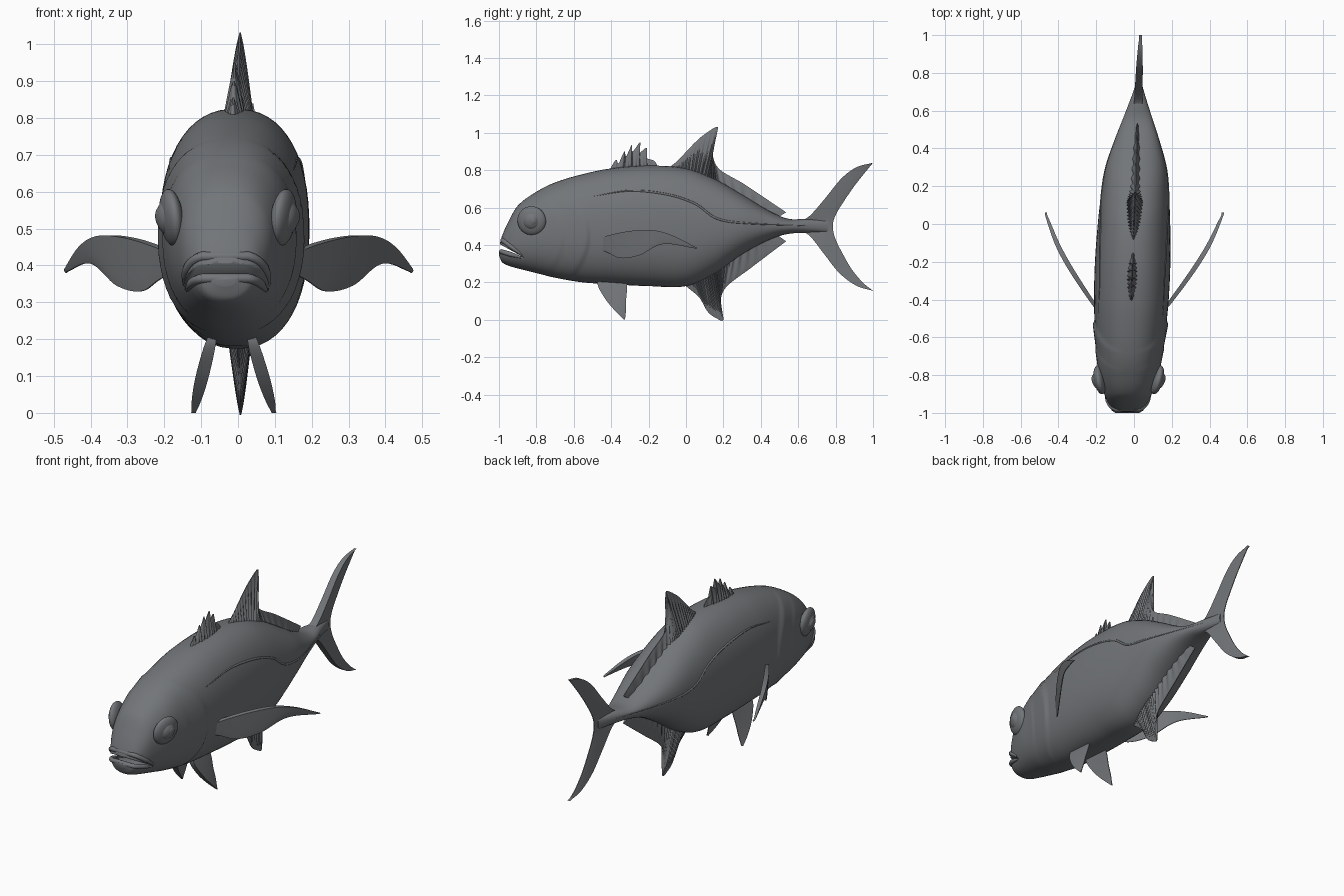
import bpy, bmesh, math
from mathutils import Matrix, Vector

if "Cube" in bpy.data.objects:
    bpy.data.objects.remove(bpy.data.objects["Cube"])

grey = bpy.data.materials.new("slate_grey")
grey.diffuse_color = (0.17, 0.18, 0.19, 1)
grey.use_nodes = True
grey.node_tree.nodes["Principled BSDF"].inputs["Base Color"].default_value = grey.diffuse_color
EXP = 2.3      # body section roundness
BEND = 0.035   # slight sideways swing of the whole fish


def interp(keys, rows, x):
    """Smooth curve through rows placed at keys."""
    n = len(keys)
    x = min(max(x, keys[0]), keys[-1])
    i = max(k for k in range(n - 1) if keys[k] <= x)
    d = keys[i + 1] - keys[i]
    t = (x - keys[i]) / d

    def slope(k, j):
        a, b = max(k - 1, 0), min(k + 1, n - 1)
        return (rows[b][j] - rows[a][j]) / (keys[b] - keys[a]) * d
    return [(2*t**3 - 3*t**2 + 1) * rows[i][j] + (t**3 - 2*t**2 + t) * slope(i, j)
            + (3*t**2 - 2*t**3) * rows[i + 1][j] + (t**3 - t**2) * slope(i + 1, j)
            for j in range(len(rows[0]))]


def finish(name, bm, angle=50):
    bmesh.ops.recalc_face_normals(bm, faces=bm.faces)
    for v in bm.verts:
        v.co.x += BEND * v.co.y
    me = bpy.data.meshes.new(name)
    bm.to_mesh(me)
    bm.free()
    me.materials.append(grey)
    ob = bpy.data.objects.new(name, me)
    bpy.context.collection.objects.link(ob)
    bpy.ops.object.select_all(action='DESELECT')
    ob.select_set(True)
    bpy.context.view_layer.objects.active = ob
    bpy.ops.object.shade_smooth_by_angle(angle=math.radians(angle))
    return ob


def loft(name, rings, angle=50):
    bm = bmesh.new()
    vs = [[bm.verts.new(p) for p in r] for r in rings]
    n = len(vs[0])
    for a, b in zip(vs, vs[1:]):
        for k in range(n):
            bm.faces.new((a[k], a[(k + 1) % n], b[(k + 1) % n], b[k]))
    bm.faces.new(vs[0])
    bm.faces.new(vs[-1])
    return finish(name, bm, angle)


def tube(name, pts, r):
    """Round strip along a path."""
    rings = []
    for i, p in enumerate(pts):
        d = (pts[min(i + 1, len(pts) - 1)] - pts[max(i - 1, 0)]).normalized()
        u = d.cross(Vector((0, 0, 1))).normalized()
        w = d.cross(u)
        rr = r * (0.4 + 0.6 * min(1, 4 * i / len(pts), 4 * (len(pts) - 1 - i) / len(pts)))
        rings.append([p + rr * (u * math.cos(a) + w * math.sin(a))
                      for a in [k * math.pi / 4 for k in range(8)]])
    return loft(name, rings)


# Body: y, top, bottom, half width
BODY = [(-1.0, .39, .345, .03), (-.985, .445, .31, .07), (-.95, .525, .29, .10),
        (-.9, .61, .275, .125), (-.8, .685, .25, .155), (-.7, .735, .225, .17),
        (-.55, .78, .20, .188), (-.4, .81, .19, .198), (-.2, .825, .18, .20),
        (0, .81, .18, .192), (.15, .755, .245, .18), (.3, .67, .35, .16),
        (.45, .58, .43, .115), (.55, .54, .46, .08), (.65, .54, .465, .045),
        (.76, .53, .47, .01)]
BKEYS = [r[0] for r in BODY]
BROWS = [r[1:] for r in BODY]


def gill(y, z):
    """Raised gill cover and cheek plate, each ending in a curved step."""
    s = 1
    for edge, amount in ((-.51, .06), (-.645, .025)):
        d = edge - 1.9 * (z - .45) ** 2 - y
        if d > 0:
            s += amount * min(1, d / .02) * math.exp(-d / .15)
    return s


def surf(y, z):
    t, b, w = interp(BKEYS, BROWS, y)
    f = min(1, abs(z - (t + b) / 2) / ((t - b) / 2))
    return w * (1 - f ** EXP) ** (1 / EXP) * gill(y, z)


rings = []
for i in range(201):
    y = -1 + 1.76 * (i / 200) ** 1.3
    t, b, w = interp(BKEYS, BROWS, y)
    ring = []
    for k in range(56):
        a = 2 * math.pi * (k + .5) / 56
        c, s = math.cos(a), math.sin(a)
        z = (t + b) / 2 + (t - b) / 2 * math.copysign(abs(s) ** (2 / EXP), s)
        x = w * math.copysign(abs(c) ** (2 / EXP), c) * gill(y, z)
        ring.append((x, y, z))
    rings.append(ring)
body = loft("body", rings)

# Open mouth cut as a wedge
wedge = [(-1.05, .435), (-1.05, .38), (-.87, .335)]
cutter = loft("mouth_cutter", [[(x, y, z) for y, z in wedge] for x in (-.25, .25)])
mod = body.modifiers.new("mouth", 'BOOLEAN')
mod.operation, mod.object, mod.solver = 'DIFFERENCE', cutter, 'EXACT'
bpy.context.view_layer.objects.active = body
bpy.ops.object.modifier_apply(modifier="mouth")
bpy.data.objects.remove(cutter)

# Lips
for name, z0, rise, front in (("upper_lip", .347, .078, -.98), ("lower_lip", .332, .033, -.987)):
    side = []
    for i in range(15):
        f = i / 14
        y, z = -.875 + (front + .875) * f, z0 + rise * f
        side.append(Vector((surf(y, z) - .004, y, z)))
    other = [Vector((-p.x, p.y, p.z)) for p in reversed(side)]
    tube(name, side + other, .013)

# Eyes with sockets, and lateral lines
LINE = [(-.5, .66), (-.3, .69), (-.1, .67), (.05, .62), (.17, .54), (.35, .515), (.66, .503)]
for s, side in ((1, "right"), (-1, "left")):
    for part, r, depth, out in (("eye_socket", .078, .03, .152), ("eye", .052, .04, .153),
                                ("pupil", .028, .014, .181)):
        bm = bmesh.new()
        bmesh.ops.create_uvsphere(bm, u_segments=32, v_segments=16, radius=1)
        m = (Matrix.Translation((s * out, -.825, .53)) @ Matrix.Rotation(-s * .22, 4, 'Z')
             @ Matrix.Rotation(s * .12, 4, 'Y') @ Matrix.Diagonal((depth, r, r, 1)))
        bmesh.ops.transform(bm, matrix=m, verts=bm.verts)
        finish(f"{side}_{part}", bm)
    path = []
    for i in range(60):
        y, z = interp(range(7), LINE, 6 * i / 59)
        path.append(Vector((s * (surf(y, z) - .002), y, z)))
    tube(f"{side}_lateral_line", path, .006)


def fin(name, a, b, thick, xmap=lambda y, z: 0, taper=.8, ribs=0, steps=60):
    """Blade between two (y, z) curves, thick at the first and thin at the second."""
    n, rings = 10, []
    for i in range(steps + 1):
        u = i / steps
        ka = range(len(a))
        pa, pb = interp(ka, a, u * (len(a) - 1)), interp(ka, b, u * (len(a) - 1))
        end = max(.08, math.sin(math.pi * u)) ** .5
        plus, minus = [], []
        for k in range(n + 1):
            v = k / n
            y, z = (pa[j] + (pb[j] - pa[j]) * v for j in (0, 1))
            h = thick * end * (1 - v) ** taper * (1 + .25 * math.sin(ribs * u)) + .002
            x = xmap(y, z)
            plus.append((x + h, y, z))
            minus.append((x - h, y, z))
        rings.append(plus + minus[::-1])
    return loft(name, rings)


# Tail fin
upper = [(1, .84), (.91, .815), (.83, .755), (.74, .645), (.66, .555), (.58, .50),
         (.66, .45), (.74, .35), (.82, .25), (.91, .183), (1, .155)]
rear = [(1, .84), (.955, .785), (.90, .715), (.845, .635), (.80, .56), (.785, .50),
        (.80, .43), (.845, .34), (.89, .265), (.945, .20), (1, .155)]
fin("tail_fin", upper, rear, .02, steps=90)

# Dorsal fins
fin("rear_dorsal_fin",
    [(-.09, .79), (-.05, .78), (0, .77), (.05, .755), (.10, .735), (.14, .71), (.2, .68),
     (.33, .61), (.48, .54)],
    [(-.09, .815), (-.04, .855), (.02, .92), (.09, .985), (.17, 1.03), (.142, .93),
     (.17, .815), (.32, .72), (.535, .575)], .036, ribs=150, steps=150)
spine_edge = [(-.41, .80), (-.375, .855), (-.36, .838), (-.33, .90), (-.32, .875), (-.29, .935),
              (-.285, .90), (-.245, .95), (-.25, .895), (-.21, .92), (-.215, .87), (-.17, .85),
              (-.15, .82)]
fin("front_dorsal_fin", [(-.41 + .0217 * i, .79) for i in range(13)], spine_edge,
    .024, ribs=75, steps=120)

# Anal fin
fin("anal_fin",
    [(0, .21), (.04, .22), (.08, .23), (.12, .25), (.15, .27), (.18, .29), (.24, .33),
     (.35, .40), (.48, .46)],
    [(0, .18), (.07, .12), (.115, .045), (.16, .01), (.20, .0), (.185, .09), (.215, .175),
     (.35, .28), (.535, .42)], .03, ribs=150, steps=150)

# Paired fins
PEC_Y = [-.49, -.4, -.3, -.2, -.1, .05]
PEC_X = [(.15,), (.215,), (.285,), (.35,), (.405,), (.468,)]
for s, side in ((1, "right"), (-1, "left")):
    fin(f"{side}_pectoral_fin",
        [(-.49, .42), (-.42, .45), (-.3, .475), (-.18, .48), (-.07, .45), (.06, .385)],
        [(-.49, .39), (-.42, .36), (-.35, .33), (-.25, .345), (-.12, .405), (.06, .38)],
        .013, lambda y, z: s * interp(PEC_Y, PEC_X, y)[0])
    fin(f"{side}_pelvic_fin",
        [(-.47, .23), (-.47, .18), (-.43, .11), (-.385, .055), (-.33, .0)],
        [(-.32, .22), (-.315, .17), (-.32, .11), (-.32, .06), (-.325, .01)],
        .016, lambda y, z: s * (.055 + (.2 - z) * .27))
